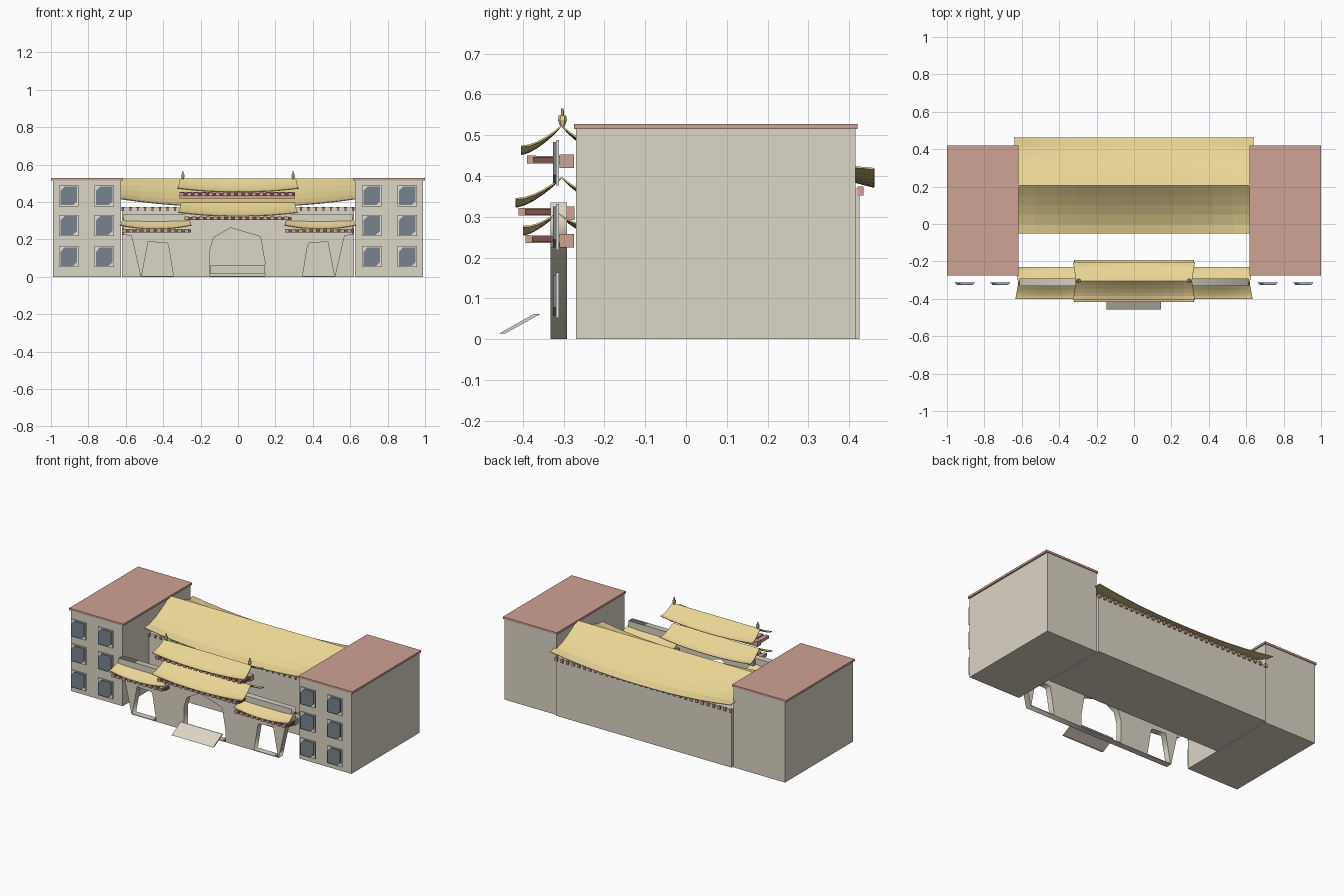
import bpy, bmesh, math

if "Cube" in bpy.data.objects:
    bpy.data.objects.remove(bpy.data.objects["Cube"])


def mat(name, rgb):
    m = bpy.data.materials.new(name)
    m.diffuse_color = (*rgb, 1)
    m.use_nodes = True
    m.node_tree.nodes["Principled BSDF"].inputs["Base Color"].default_value = m.diffuse_color
    return m


STONE = mat("stone", (0.72, 0.67, 0.57))
GOLD = mat("gold_tile", (0.82, 0.67, 0.30))
RED = mat("red_wood", (0.63, 0.36, 0.30))
DARK = mat("dark_wood", (0.20, 0.09, 0.08))
GLASS = mat("glass", (0.19, 0.23, 0.27))
TRIM = mat("trim", (0.80, 0.78, 0.72))


def finish(name, bm, m):
    bmesh.ops.recalc_face_normals(bm, faces=bm.faces)
    me = bpy.data.meshes.new(name)
    bm.to_mesh(me)
    bm.free()
    me.materials.append(m)
    ob = bpy.data.objects.new(name, me)
    bpy.context.collection.objects.link(ob)
    return ob


def add_box(bm, x0, x1, y0, y1, z0, z1):
    vs = bmesh.ops.create_cube(bm, size=1)["verts"]
    for v in vs:
        v.co.x = x0 + (v.co.x + .5) * (x1 - x0)
        v.co.y = y0 + (v.co.y + .5) * (y1 - y0)
        v.co.z = z0 + (v.co.z + .5) * (z1 - z0)


def box(name, m, *dims):
    bm = bmesh.new()
    add_box(bm, *dims)
    return finish(name, bm, m)


def prism(bm, pts, axis, a, b):
    """Extrude a 2D profile along x (profile is y,z) or y (profile is x,z)."""
    put = (lambda p, d: (d, p[0], p[1])) if axis == "x" else (lambda p, d: (p[0], d, p[1]))
    f = bm.faces.new([bm.verts.new(put(p, a)) for p in pts])
    ext = bmesh.ops.extrude_face_region(bm, geom=[f])["geom"]
    vec = (b - a, 0, 0) if axis == "x" else (0, b - a, 0)
    bmesh.ops.translate(bm, vec=vec, verts=[g for g in ext if isinstance(g, bmesh.types.BMVert)])


def roof(name, cx, half_w, cy, depth, ridge, eave, lift, flare=0.015):
    """Thin gable shell with concave slopes and upturned eave corners."""
    bm = bmesh.new()
    nx, ny = 12, 10
    grid = []
    for i in range(nx + 1):
        u = 2 * i / nx - 1
        row = []
        for j in range(ny + 1):
            s = 2 * j / ny - 1
            t = abs(s)
            z = eave + (ridge - eave) * (1 - t) ** 1.5 + lift * abs(u) ** 2.2 * t
            row.append(bm.verts.new((cx + u * (half_w - flare * (1 - t)), cy + s * depth, z)))
        grid.append(row)
    for i in range(nx):
        for j in range(ny):
            bm.faces.new((grid[i][j], grid[i + 1][j], grid[i + 1][j + 1], grid[i][j + 1]))
    ob = finish(name, bm, GOLD)
    mod = ob.modifiers.new("thickness", "SOLIDIFY")
    mod.thickness = 0.004
    return ob


def brackets(name, x0, x1, y0, y1, z, n):
    """Red eave beam with a row of projecting bracket arms and dark ends between."""
    red, dark = bmesh.new(), bmesh.new()
    add_box(red, x0, x1, y1 - .035, y1, z - .017, z + .016)
    step = (x1 - x0) / n
    for i in range(n):
        x = x0 + i * step
        prism(red, [(y0, z - .006), (y0, z + .013), (y1, z + .012), (y1, z - .006)],
              "x", x, x + step * .62)
        add_box(dark, x + step * .62, x + step, y0 + .015, y1 - .035, z - .004, z + .010)
    finish(name + "_beam_and_arms", red, RED)
    finish(name + "_dark_ends", dark, DARK)


# Side wings with flat red roofs
for side, s in (("left", -1), ("right", 1)):
    xa, xb = sorted((s * .625, s * .99))
    box(side + "_wing", STONE, xa, xb, -.27, .415, 0, .515)
    xa, xb = sorted((s * .618, s * 1.0))
    box(side + "_wing_roof", RED, xa, xb, -.275, .42, .515, .528)
    # Windows, clipped at two corners
    frames, panes = bmesh.new(), bmesh.new()
    for wx in (.715, .905):
        for wz in (.433, .275, .108):
            x = s * wx
            add_box(frames, x - .052, x + .052, -.319, -.311, wz - .056, wz + .056)
            w, h = .045, .05
            shape = [(-w, -h), (w * .5, -h), (w, -h * .6), (w, h), (-w * .5, h), (-w, h * .5)]
            prism(panes, [(x + p, wz + q) for p, q in shape], "y", -.326, -.318)
    finish(side + "_window_frames", frames, TRIM)
    finish(side + "_window_panes", panes, GLASS)

# Main hall behind the gate
box("main_hall", STONE, -.62, .62, -.01, .425, 0, .37)
roof("main_hall_roof", 0, .64, .205, .257, .525, .375, .045)
rafters = bmesh.new()
for i in range(32):
    x = -.615 + i * 1.23 / 31
    add_box(rafters, x - .008, x + .008, .42, .435, .352, .374)
    add_box(rafters, x - .005, x + .005, -.02, -.008, .352, .368)
finish("main_hall_rafters", rafters, RED)

# Gate wall with three faceted arches and thin sills
curve = bpy.data.curves.new("gate_outline", "CURVE")
curve.dimensions = "2D"
curve.fill_mode = "BOTH"
curve.extrude = .02
half = [(.52, 0), (.57, .22), (.612, .225), (.612, .335)]
outline = half + [(-x, z) for x, z in reversed(half)]
arch = [(-.15, .004), (-.15, .14), (-.13, .21), (-.04, .262), (.12, .215), (.145, .07), (.145, .004)]
door = [(.345, .004), (.373, .17), (.38, .18), (.48, .188), (.515, .004)]
for pts in (outline, arch, door, [(-x, z) for x, z in door]):
    sp = curve.splines.new("POLY")
    sp.points.add(len(pts) - 1)
    for p, (x, z) in zip(sp.points, pts):
        p.co = (x, z, 0, 1)
    sp.use_cyclic_u = True
tmp = bpy.data.objects.new("gate_outline", curve)
bpy.context.collection.objects.link(tmp)
bpy.context.view_layer.update()
me = bpy.data.meshes.new_from_object(tmp.evaluated_get(bpy.context.evaluated_depsgraph_get()))
bpy.data.objects.remove(tmp)
me.materials.clear()
me.materials.append(STONE)
gate = bpy.data.objects.new("gate_wall", me)
bpy.context.collection.objects.link(gate)
gate.rotation_euler.x = math.pi / 2
gate.location.y = -.312

# Gate roofs: stacked pair in the middle, one lower on each side
roof("gate_upper_roof", 0, .325, -.305, .10, .525, .455, .02)
brackets("gate_upper_bracket", -.312, .305, -.39, -.275, .437, 16)
roof("gate_middle_roof", 0, .32, -.305, .113, .398, .326, .02)
brackets("gate_middle_bracket", -.285, .285, -.41, -.273, .309, 15)
for side, s in (("left", -1), ("right", 1)):
    roof(side + "_gate_roof", s * .44, .193, -.315, .085, .312, .258, .02)
    xa, xb = sorted((s * .25, s * .62))
    brackets(side + "_gate_bracket", xa, xb, -.393, -.275, .242, 10)
    # Ridge finial
    bm = bmesh.new()
    for r1, r2, z0, z1 in ((.006, .011, .522, .537), (.011, .009, .537, .548), (.004, .003, .548, .566)):
        vs = bmesh.ops.create_cone(bm, cap_ends=True, segments=6, radius1=r1, radius2=r2,
                                   depth=z1 - z0)["verts"]
        bmesh.ops.translate(bm, vec=(s * .295, -.303, (z0 + z1) / 2), verts=vs)
    finish(side + "_finial", bm, GOLD)

# Sloped entrance ramp
bm = bmesh.new()
prism(bm, [(-.458, .014), (-.443, .014), (-.357, .062), (-.373, .062)], "x", -.148, .145)
finish("entrance_ramp", bm, STONE)
